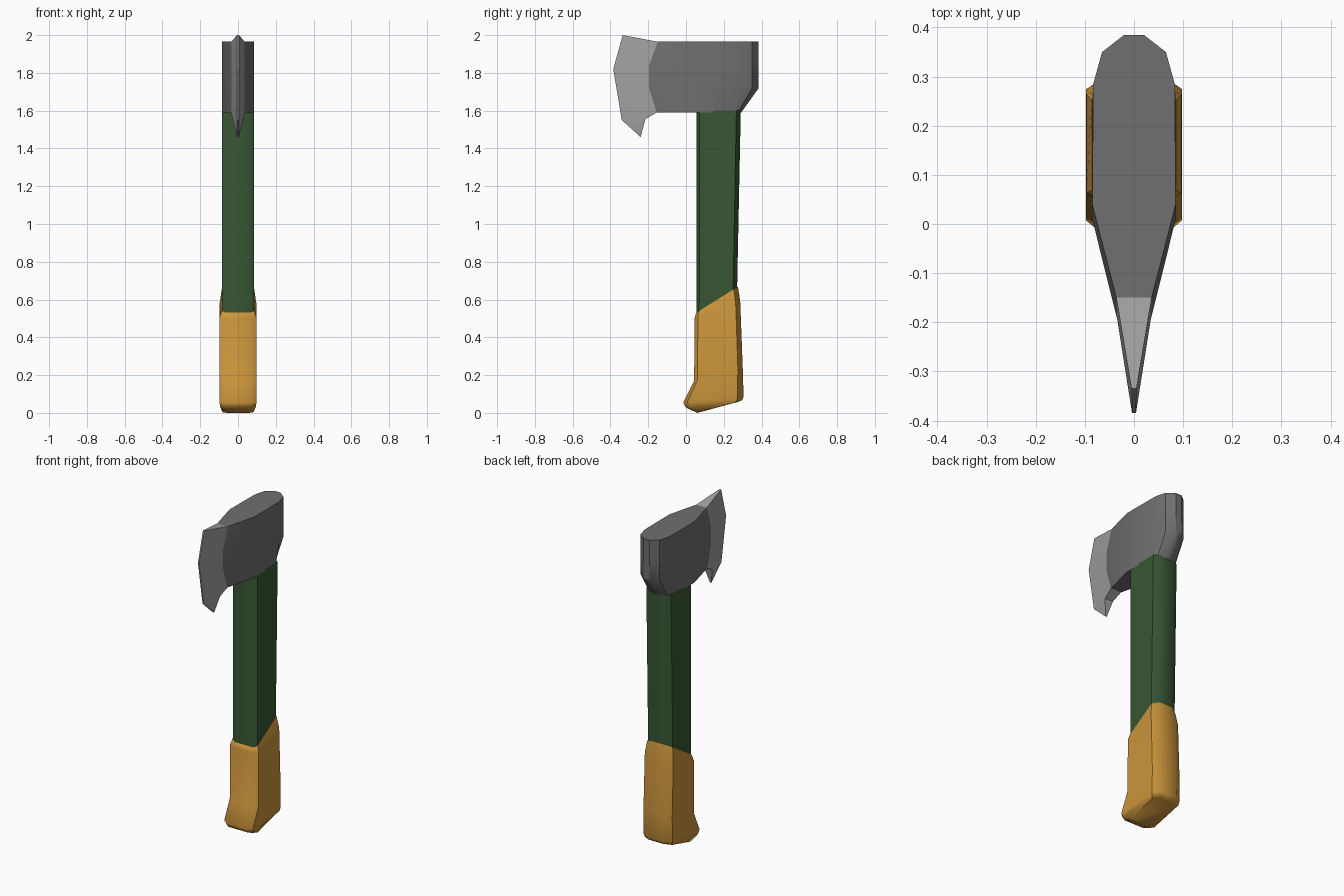
import bpy, bmesh, math

if "Cube" in bpy.data.objects:
    bpy.data.objects.remove(bpy.data.objects["Cube"])


def material(name, rgb):
    m = bpy.data.materials.new(name)
    m.diffuse_color = (*rgb, 1)
    m.use_nodes = True
    m.node_tree.nodes["Principled BSDF"].inputs["Base Color"].default_value = m.diffuse_color
    return m


def finish(name, bm, mat, angle):
    bmesh.ops.recalc_face_normals(bm, faces=bm.faces)
    me = bpy.data.meshes.new(name)
    bm.to_mesh(me)
    bm.free()
    ob = bpy.data.objects.new(name, me)
    bpy.context.collection.objects.link(ob)
    me.materials.append(mat)
    bpy.ops.object.select_all(action='DESELECT')
    ob.select_set(True)
    bpy.context.view_layer.objects.active = ob
    bpy.ops.object.shade_smooth_by_angle(angle=math.radians(angle))
    return ob


def loft(name, rings, mat, angle):
    """Skin rings of half-outline points (x, y, z), mirrored across x."""
    bm = bmesh.new()
    loops = []
    for half in rings:
        full = half + [(-x, y, z) for x, y, z in reversed(half)]
        loops.append([bm.verts.new(p) for p in full])
    n = len(loops[0])
    for a, b in zip(loops, loops[1:]):
        for i in range(n):
            j = (i + 1) % n
            bm.faces.new((a[i], a[j], b[j], b[i]))
    bm.faces.new(loops[0])
    bm.faces.new(loops[-1])
    return finish(name, bm, mat, angle)


grey = material("dark steel", (0.16, 0.16, 0.16))
light = material("light steel", (0.36, 0.36, 0.36))
green = material("green paint", (0.04, 0.095, 0.035))
orange = material("orange grip", (0.60, 0.30, 0.045))

# Handle and grip share one cross-section: (depth fraction, width fraction)
SECTION = [(0, .72), (.07, 1), (.9, 1), (1, .55)]


def shaft(name, rings, mat):
    loft(name, [[(w * fx, yf + (yb - yf) * t, zf + (zb - zf) * t)
                 for t, fx in SECTION] for yf, zf, yb, zb, w in rings], mat, 50)


# rings: front y, front z, back y, back z, half width
shaft("handle", [(.055, .50, .270, .63, .084),
                 (.055, 1.60, .290, 1.60, .084)], green)
shaft("grip", [(.053, .530, .275, .668, .086),
               (.046, .500, .287, .590, .097),
               (.043, .170, .300, .250, .098),
               (-.015, .055, .305, .085, .098),
               (0.0, .028, .298, .068, .094),
               (.06, 0.0, .275, .058, .082)], orange)

# Axe head: z, shoulder y, cheek front y, cheek half width, back outline
BACK = [(.083, .285), (.065, .35), (.02, .385)]
BACK_LOW = [(.083, .25), (.062, .275), (.02, .292)]
rows = [(1.965, .04, -.15, .036, BACK), (1.84, .01, -.195, .034, BACK),
        (1.72, .01, -.195, .034, BACK), (1.59, .04, -.155, .036, BACK_LOW)]
loft("axe_head", [[(w, yf, z), (.085, ys, z)] + [(x, y, z) for x, y in back]
                  for z, ys, yf, w, back in rows], grey, 35)

# Cutting blade: side outline (half width, y, z), mirrored and wrapped closed
inner = [(.036, -.15, 1.965), (.034, -.195, 1.84), (.034, -.195, 1.72),
         (.036, -.155, 1.59), (.028, -.215, 1.555)]
outer = [(.005, -.335, 2.0), (.004, -.385, 1.82), (.004, -.34, 1.55),
         (.005, -.24, 1.46)]
pts = inner + outer
side_faces = [(0, 1, 6, 5), (1, 2, 7, 6), (2, 3, 4, 7), (4, 8, 7)]
rim = [0, 1, 2, 3, 4, 8, 7, 6, 5]
bm = bmesh.new()
R = [bm.verts.new(p) for p in pts]
L = [bm.verts.new((-x, y, z)) for x, y, z in pts]
for f in side_faces:
    bm.faces.new([R[i] for i in f])
    bm.faces.new([L[i] for i in reversed(f)])
for a, b in zip(rim, rim[1:] + rim[:1]):
    bm.faces.new((R[a], R[b], L[b], L[a]))
finish("blade", bm, light, 20)
